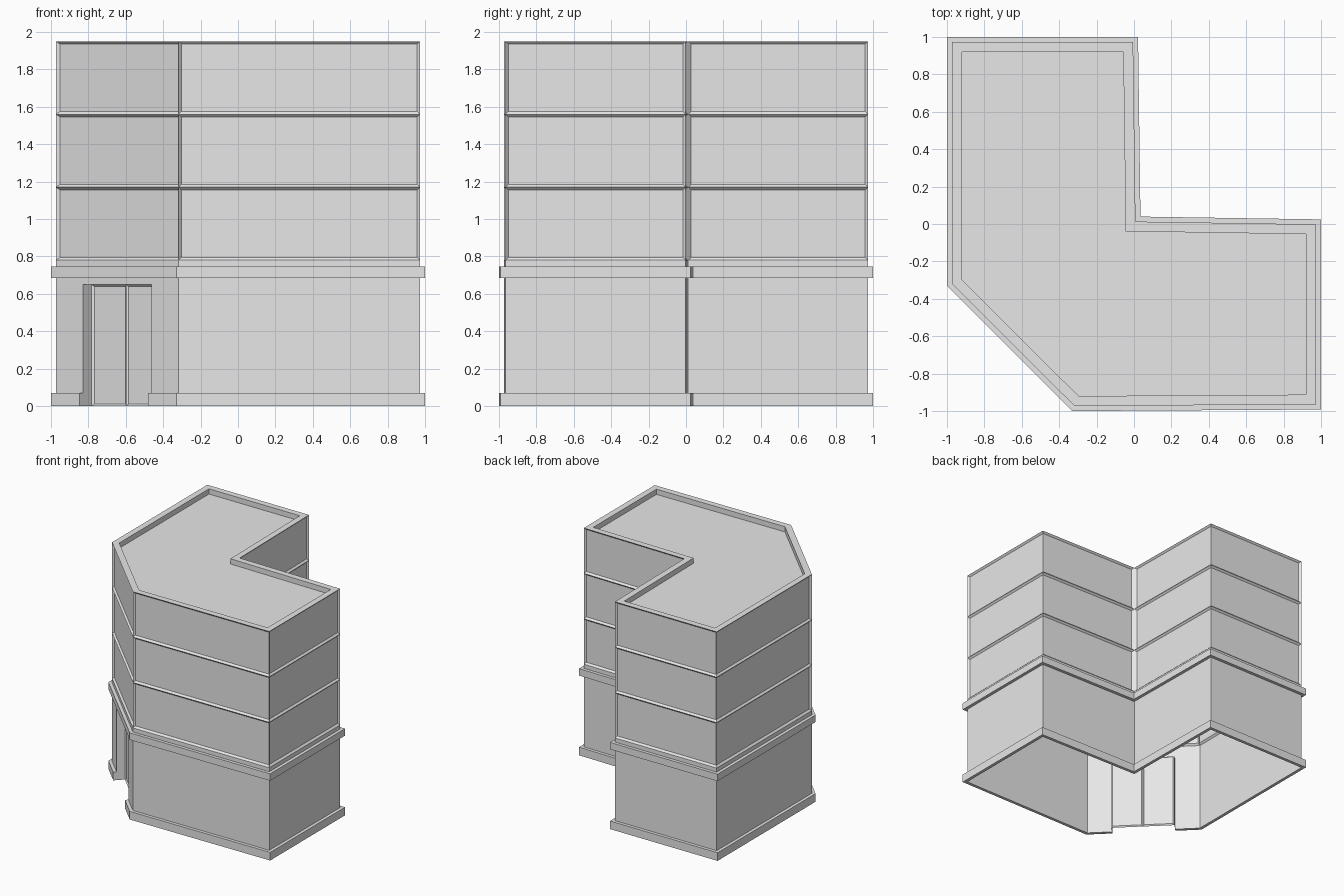
import bpy
import bmesh
from mathutils import Vector

cube = bpy.data.objects.get("Cube")
if cube:
    bpy.data.objects.remove(cube, do_unlink=True)

# Single plain wall colour
GREY = (0.8, 0.8, 0.8, 1.0)
grey = bpy.data.materials.new("plain_grey")
grey.use_nodes = True
grey.diffuse_color = GREY
grey.node_tree.nodes["Principled BSDF"].inputs["Base Color"].default_value = GREY

# Counter-clockwise wall outline; its first side is the cut corner with the entrance
OUTLINE = [Vector(p) for p in (
    (-0.973, -0.32), (-0.318, -0.973), (0.973, -0.965), (0.973, -0.002),
    (0.008, 0.013), (-0.005, 0.973), (-0.973, 0.973))]
TOP = 1.95
STOREY = 0.39
STOREYS = 3
BASE = TOP - STOREY * STOREYS
DOOR_TOP = 0.65
DOOR_DEPTH = 0.065
LEDGE = 0.027
A, B = OUTLINE[0], OUTLINE[1]
DOOR_L, DOOR_R = A.lerp(B, 0.22), A.lerp(B, 0.78)


def outward(p, q):
    d = (q - p).normalized()
    return Vector((d.y, -d.x))


def offset(loop, dist):
    """Mitred offset of a closed loop, outward when positive."""
    result = []
    for i, p in enumerate(loop):
        n1 = outward(loop[i - 1], p)
        n2 = outward(p, loop[(i + 1) % len(loop)])
        result.append(p + (n1 + n2) * dist / (1 + n1.dot(n2)))
    return result


def sides(loop, closed=True):
    pairs = list(zip(loop, loop[1:] + loop[:1]))
    return pairs if closed else pairs[:-1]


def face(bm, *points):
    return bm.faces.new([bm.verts.new(p) for p in points])


def wall(bm, p, q, z0, z1):
    return face(bm, (*p, z0), (*q, z0), (*q, z1), (*p, z1))


def flat_strip(bm, inner, outer, z, closed=True, up=True):
    for (a, b), (c, d) in zip(sides(inner, closed), sides(outer, closed)):
        f = face(bm, (*c, z), (*d, z), (*b, z), (*a, z))
        if not up:
            f.normal_flip()


def finish(bm, name):
    bmesh.ops.remove_doubles(bm, verts=bm.verts, dist=0.0001)
    mesh = bpy.data.meshes.new(name)
    bm.to_mesh(mesh)
    bm.free()
    mesh.materials.append(grey)
    obj = bpy.data.objects.new(name, mesh)
    bpy.context.collection.objects.link(obj)
    return obj


def inset(bm, faces, thickness, depth):
    bm.normal_update()
    bmesh.ops.inset_individual(bm, faces=faces, thickness=thickness,
                               depth=-depth, use_even_offset=True)


def ledge(name, inner, outer, z0, z1, closed=True):
    bm = bmesh.new()
    for p, q in sides(outer, closed):
        wall(bm, p, q, z0, z1)
    flat_strip(bm, inner, outer, z1, closed)
    flat_strip(bm, inner, outer, z0, closed, up=False)
    if not closed:
        wall(bm, inner[0], outer[0], z0, z1)
        wall(bm, outer[-1], inner[-1], z0, z1)
    finish(bm, name)


# Ground floor walls, with the opening left in the cut corner
bm = bmesh.new()
for p, q in sides(OUTLINE)[1:]:
    wall(bm, p, q, 0, BASE)
wall(bm, A, DOOR_L, 0, BASE)
wall(bm, DOOR_R, B, 0, BASE)
wall(bm, DOOR_L, DOOR_R, DOOR_TOP, BASE)
finish(bm, "ground_floor_walls")

# Entrance recess: jambs and soffit
inward = -outward(A, B) * DOOR_DEPTH
back_l, back_r = DOOR_L + inward, DOOR_R + inward
bm = bmesh.new()
wall(bm, DOOR_L, back_l, 0, DOOR_TOP)
wall(bm, back_r, DOOR_R, 0, DOOR_TOP)
face(bm, (*DOOR_L, DOOR_TOP), (*back_l, DOOR_TOP),
     (*back_r, DOOR_TOP), (*DOOR_R, DOOR_TOP))
finish(bm, "entrance_recess")

# Double door with sunken leaves
bm = bmesh.new()
middle = (back_l + back_r) / 2
leaves = [wall(bm, back_l, middle, 0, DOOR_TOP),
          wall(bm, middle, back_r, 0, DOOR_TOP)]
inset(bm, leaves, 0.011, 0.01)
finish(bm, "double_door")

# Upper storeys, each side with a sunken panel
bm = bmesh.new()
panels = []
for level in range(STOREYS):
    z = BASE + level * STOREY
    panels += [wall(bm, p, q, z, z + STOREY) for p, q in sides(OUTLINE)]
inset(bm, panels, 0.015, 0.015)
finish(bm, "upper_storeys")

# Parapet and sunken roof
rim = offset(OUTLINE, -0.053)
roof_z = TOP - 0.045
bm = bmesh.new()
flat_strip(bm, rim, OUTLINE, TOP)
for p, q in sides(rim):
    wall(bm, q, p, roof_z, TOP)
face(bm, *[(*p, roof_z) for p in rim])
finish(bm, "parapet_and_roof")

# Ledge above the ground floor
ledge("cornice", OUTLINE, offset(OUTLINE, LEDGE), 0.685, 0.745)

# Plinth, broken at the entrance
loop = [A, DOOR_L, DOOR_R] + OUTLINE[1:]
wide = offset(loop, LEDGE)
ledge("plinth", loop[2:] + loop[:2], wide[2:] + wide[:2], 0, 0.07, closed=False)
